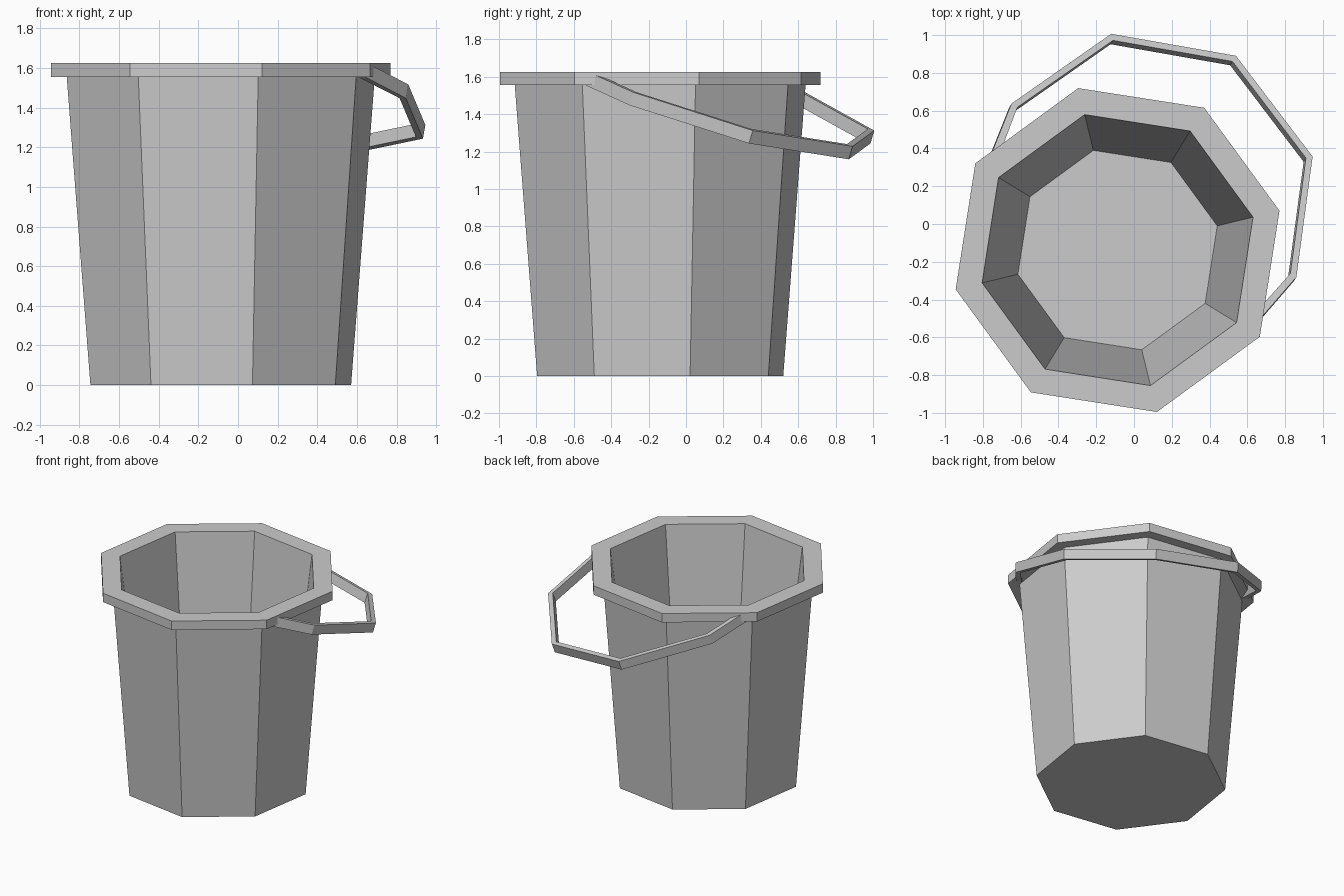
import bpy, bmesh
from math import sin, cos, radians
from mathutils import Vector

if "Cube" in bpy.data.objects:
    bpy.data.objects.remove(bpy.data.objects["Cube"])

SIDES = 8
CENTRE = Vector((-0.087, -0.138, 0))
TURN = radians(13.65)          # angle of the first bucket corner


def finish(name, bm):
    bmesh.ops.recalc_face_normals(bm, faces=bm.faces)
    mesh = bpy.data.meshes.new(name)
    bm.to_mesh(mesh)
    bm.free()
    obj = bpy.data.objects.new(name, mesh)
    bpy.context.collection.objects.link(obj)
    return obj


def bridge(bm, a, b, closed=True):
    n = len(a)
    for i in range(n if closed else n - 1):
        j = (i + 1) % n
        bm.faces.new((a[i], a[j], b[j], b[i]))


# Bucket: outer wall, rim and inner wall as stacked octagons, capped at both floors
profile = [(0.677, 0), (0.80, 1.555), (0.882, 1.555),
           (0.882, 1.625), (0.738, 1.625), (0.543, 0.08)]
bm = bmesh.new()
rings = []
for r, z in profile:
    angles = [TURN + radians(360 / SIDES * i) for i in range(SIDES)]
    rings.append([bm.verts.new(CENTRE + Vector((r * cos(a), r * sin(a), z)))
                  for a in angles])
for a, b in zip(rings, rings[1:]):
    bridge(bm, a, b)
bm.faces.new(rings[0])
bm.faces.new(rings[-1])
finish("bucket", bm)

# Handle: half an octagonal hoop, tilted down, with its ends set into the rim
axis = TURN + radians(45)
U = Vector((cos(axis), sin(axis), 0))
V = Vector((sin(axis), -cos(axis), 0))
tilt = radians(19.1)
along = U * cos(tilt) - Vector((0, 0, sin(tilt)))
normal = U * sin(tilt) + Vector((0, 0, cos(tilt)))
pivot = CENTRE + U * 0.37 + Vector((0, 0, 1.517))
HEIGHT = 0.073


def hoop(end_v, radius):
    d = radius * cos(radians(45))
    half = [(-0.32, end_v), (0, radius), (d, d)]
    return half + [(radius, 0)] + [(p, -v) for p, v in reversed(half)]


bm = bmesh.new()
sections = []
for (po, vo), (pi, vi) in zip(hoop(0.832, 0.883), hoop(0.79, 0.846)):
    outer = pivot + along * po + V * vo
    inner = pivot + along * pi + V * vi
    drop = normal * HEIGHT
    sections.append([bm.verts.new(p) for p in
                     (outer, inner, inner - drop, outer - drop)])
for a, b in zip(sections, sections[1:]):
    bridge(bm, a, b)
bm.faces.new(sections[0])
bm.faces.new(sections[-1])
finish("handle", bm)
